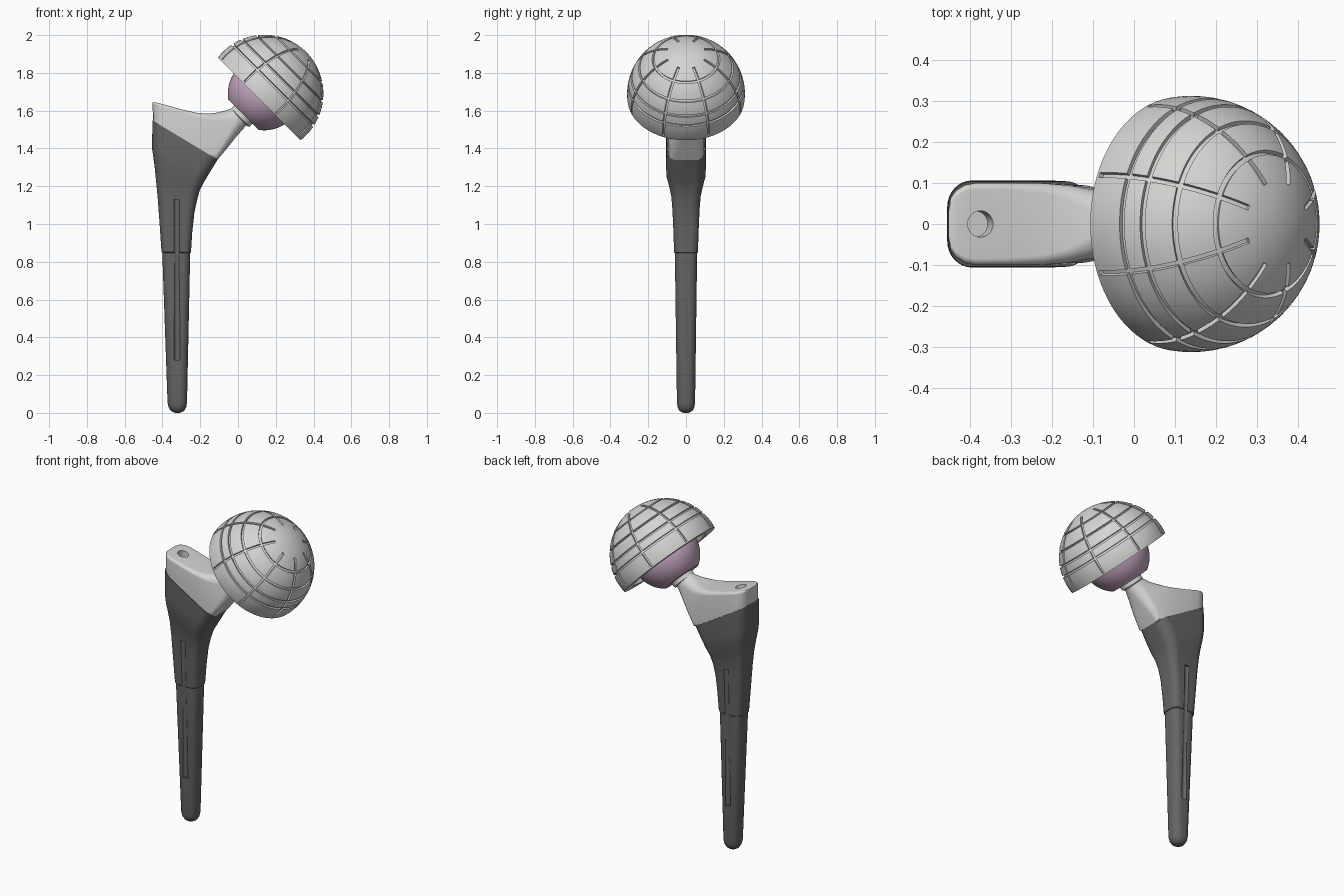
import bpy, bmesh, math
from mathutils import Vector, Matrix

if "Cube" in bpy.data.objects:
    bpy.data.objects.remove(bpy.data.objects["Cube"])


def material(name, rgb):
    m = bpy.data.materials.new(name)
    m.diffuse_color = (*rgb, 1)
    m.use_nodes = True
    m.node_tree.nodes["Principled BSDF"].inputs["Base Color"].default_value = m.diffuse_color
    return m


METAL = material("polished metal", (0.66, 0.66, 0.64))
COATING = material("dark coating", (0.13, 0.13, 0.13))
PINK = material("pink ceramic", (0.55, 0.38, 0.52))

CENTRE = Vector((0.14, 0, 1.69))           # joint centre
TILT = Matrix.Translation(CENTRE) @ Matrix.Rotation(math.radians(45), 4, 'Y')


def finish(name, bm, mat, angle=35):
    bmesh.ops.remove_doubles(bm, verts=bm.verts, dist=1e-5)
    bmesh.ops.recalc_face_normals(bm, faces=bm.faces)
    me = bpy.data.meshes.new(name)
    bm.to_mesh(me)
    bm.free()
    me.materials.append(mat)
    ob = bpy.data.objects.new(name, me)
    bpy.context.collection.objects.link(ob)
    smooth(ob, angle)
    return ob


def smooth(ob, angle=35):
    bpy.ops.object.select_all(action='DESELECT')
    ob.select_set(True)
    bpy.context.view_layer.objects.active = ob
    bpy.ops.object.shade_smooth_by_angle(angle=math.radians(angle))


def skin(bm, rings, caps=True):
    """Bridge closed rings of equal length with quads."""
    rows = [[bm.verts.new(p) for p in r] for r in rings]
    n = len(rows[0])
    for a, b in zip(rows, rows[1:]):
        for i in range(n):
            j = (i + 1) % n
            bm.faces.new((a[i], a[j], b[j], b[i]))
    if caps:
        bm.faces.new(rows[0])
        bm.faces.new(rows[-1])


def rounded_section(x1, z1, x2, z2, d, r, seg=8):
    """Rounded rectangle spanning two side-profile points, half depth d."""
    p, q = Vector((x1, 0, z1)), Vector((x2, 0, z2))
    mid, axis = (p + q) / 2, (p - q).normalized()
    a = (p - q).length / 2
    r = min(r, a * 0.999, d * 0.999)
    pts = []
    for k, (su, sv) in enumerate(((1, 1), (-1, 1), (-1, -1), (1, -1))):
        for i in range(seg + 1):
            t = math.pi / 2 * (k + i / seg)
            u = su * (a - r) + r * math.cos(t)
            v = sv * (d - r) + r * math.sin(t)
            pts.append(mid + axis * u + Vector((0, v, 0)))
    return pts


def loft(name, sections, mat):
    bm = bmesh.new()
    skin(bm, [rounded_section(*s) for s in sections])
    return finish(name, bm, mat)


def lathe(name, profile, mat, seg=64):
    """Revolve (radius, height) points round the tilted joint axis."""
    bm = bmesh.new()
    rings = [[TILT @ Vector((r * math.cos(2 * math.pi * i / seg),
                             r * math.sin(2 * math.pi * i / seg), h))
              for i in range(seg)] for r, h in profile]
    skin(bm, rings)
    return finish(name, bm, mat)


def carve(ob, start, end, radius):
    """Subtract a round bar running between two points."""
    a, b = Vector(start), Vector(end)
    bm = bmesh.new()
    rot = (b - a).to_track_quat('Z', 'Y').to_matrix().to_4x4()
    bmesh.ops.create_cone(bm, cap_ends=True, segments=32, radius1=radius, radius2=radius,
                          depth=(b - a).length, matrix=Matrix.Translation((a + b) / 2) @ rot)
    cutter = finish("cutter", bm, ob.data.materials[0])
    cutter.hide_render = True
    mod = ob.modifiers.new("carve", 'BOOLEAN')
    mod.operation, mod.solver, mod.object = 'DIFFERENCE', 'EXACT', cutter
    bpy.context.view_layer.objects.active = ob
    bpy.ops.object.modifier_apply(modifier=mod.name)
    bpy.data.objects.remove(cutter)
    smooth(ob)


# Coated stem: flared wedge at the top, small step, slim rounded tip
stem = loft("stem", [
    (-0.453, 1.548, -0.108, 1.341, 0.104, 0.065),
    (-0.455, 1.400, -0.145, 1.280, 0.106, 0.065),
    (-0.447, 1.345, -0.180, 1.222, 0.102, 0.060),
    (-0.440, 1.290, -0.202, 1.180, 0.090, 0.055),
    (-0.434, 1.230, -0.217, 1.125, 0.078, 0.050),
    (-0.426, 1.150, -0.231, 1.060, 0.072, 0.045),
    (-0.415, 1.000, -0.242, 0.960, 0.067, 0.040),
    (-0.405, 0.852, -0.249, 0.850, 0.063, 0.040),
    (-0.401, 0.848, -0.253, 0.846, 0.059, 0.040),
    (-0.373, 0.055, -0.270, 0.055, 0.048, 0.040),
    (-0.368, 0.030, -0.274, 0.030, 0.044, 0.040),
    (-0.357, 0.012, -0.284, 0.012, 0.035, 0.035),
    (-0.342, 0.003, -0.299, 0.003, 0.021, 0.021),
    (-0.331, 0.000, -0.310, 0.000, 0.010, 0.010)], COATING)
for side in (-1, 1):                        # long flutes front and back
    carve(stem, (-0.325, side * 0.081, 1.13), (-0.322, side * 0.056, 0.28), 0.017)

# Polished shoulder sweeping into the neck
shoulder = loft("shoulder_and_neck", [
    (-0.452, 1.643, -0.450, 1.510, 0.040, 0.012),
    (-0.447, 1.645, -0.446, 1.500, 0.062, 0.014),
    (-0.434, 1.643, -0.434, 1.490, 0.081, 0.015),
    (-0.412, 1.638, -0.412, 1.480, 0.095, 0.016),
    (-0.385, 1.631, -0.380, 1.450, 0.100, 0.016),
    (-0.300, 1.607, -0.290, 1.400, 0.100, 0.018),
    (-0.220, 1.589, -0.190, 1.350, 0.099, 0.024),
    (-0.165, 1.584, -0.110, 1.338, 0.094, 0.034),
    (-0.120, 1.588, -0.052, 1.408, 0.084, 0.045),
    (-0.080, 1.597, -0.004, 1.468, 0.071, 0.055),
    (-0.045, 1.608, 0.035, 1.512, 0.061, 0.061),
    (-0.013, 1.622, 0.066, 1.543, 0.056, 0.056),
    (0.040, 1.675, 0.119, 1.596, 0.056, 0.056)], METAL)
carve(shoulder, (-0.387, 0, 1.58), (-0.360, 0, 1.68), 0.032)   # tool socket

# Neck collar
lathe("collar", [(0.060, -0.186), (0.068, -0.180), (0.068, -0.14)], METAL)

# Ball head with a flat underside
R_BALL, FLAT = 0.194, -0.157
low = math.acos(FLAT / R_BALL)
lathe("ball_head", [(R_BALL * math.sin(t), R_BALL * math.cos(t))
                    for t in (0.01 + (low - 0.01) * i / 40 for i in range(41))], PINK)

# Socket cup: hollow shell with ring grooves and meridian grooves
R, R_IN, DEPTH, HALF, STEP = 0.312, 0.25, 0.011, 0.021, 0.002
RIM = math.radians(97.2)
RINGS = [math.radians(a) for a in (34, 52.5, 67.5, 78)]
START, END = math.radians(19.5), math.radians(95.5)
polar = [0.01 + (RIM - 0.01) * i / 40 for i in range(41)]
polar = [t for t in polar if all(abs(t - g) > HALF + 0.01 for g in RINGS)
         and abs(t - START) > 0.01 and abs(t - END) > 0.01]
for g in RINGS:
    polar += [g - HALF, g - HALF + STEP, g + HALF - STEP, g + HALF]
polar = sorted(polar + [START, START + STEP, END - STEP, END])


def cup_ring(t):
    in_ring = any(abs(t - g) < HALF - STEP / 2 for g in RINGS)
    in_line = START + STEP / 2 < t < END - STEP / 2
    w = HALF * min(1 / math.sin(t), 3)
    sector = math.pi / 4
    ring = []
    for k in range(8):
        mid = sector * (k + 0.5)
        cols = [(-w, 0), (-w * 0.9, 1), (w * 0.9, 1), (w, 0)]
        cols += [(w + (sector - 2 * w) * i / 9, 0) for i in range(1, 9)]
        for off, groove in cols:
            r = R - DEPTH if in_ring or (groove and in_line) else R
            a = mid + off
            ring.append(TILT @ Vector((r * math.sin(t) * math.cos(a),
                                       r * math.sin(t) * math.sin(a), r * math.cos(t))))
    return ring


outer = [cup_ring(t) for t in polar]
rim_h = R * math.cos(RIM)
rim_in = math.acos(rim_h / R_IN)
n = len(outer[0])
inverse = TILT.inverted()
angles = [math.atan2(v.y, v.x) for v in (inverse @ p for p in outer[-1])]
inner = []
for i in range(25):
    t = rim_in + (0.01 - rim_in) * i / 24
    inner.append([TILT @ Vector((R_IN * math.sin(t) * math.cos(a),
                                 R_IN * math.sin(t) * math.sin(a),
                                 R_IN * math.cos(t))) for a in angles])
bm = bmesh.new()
skin(bm, outer + inner)
finish("socket_cup", bm, METAL, 30)
